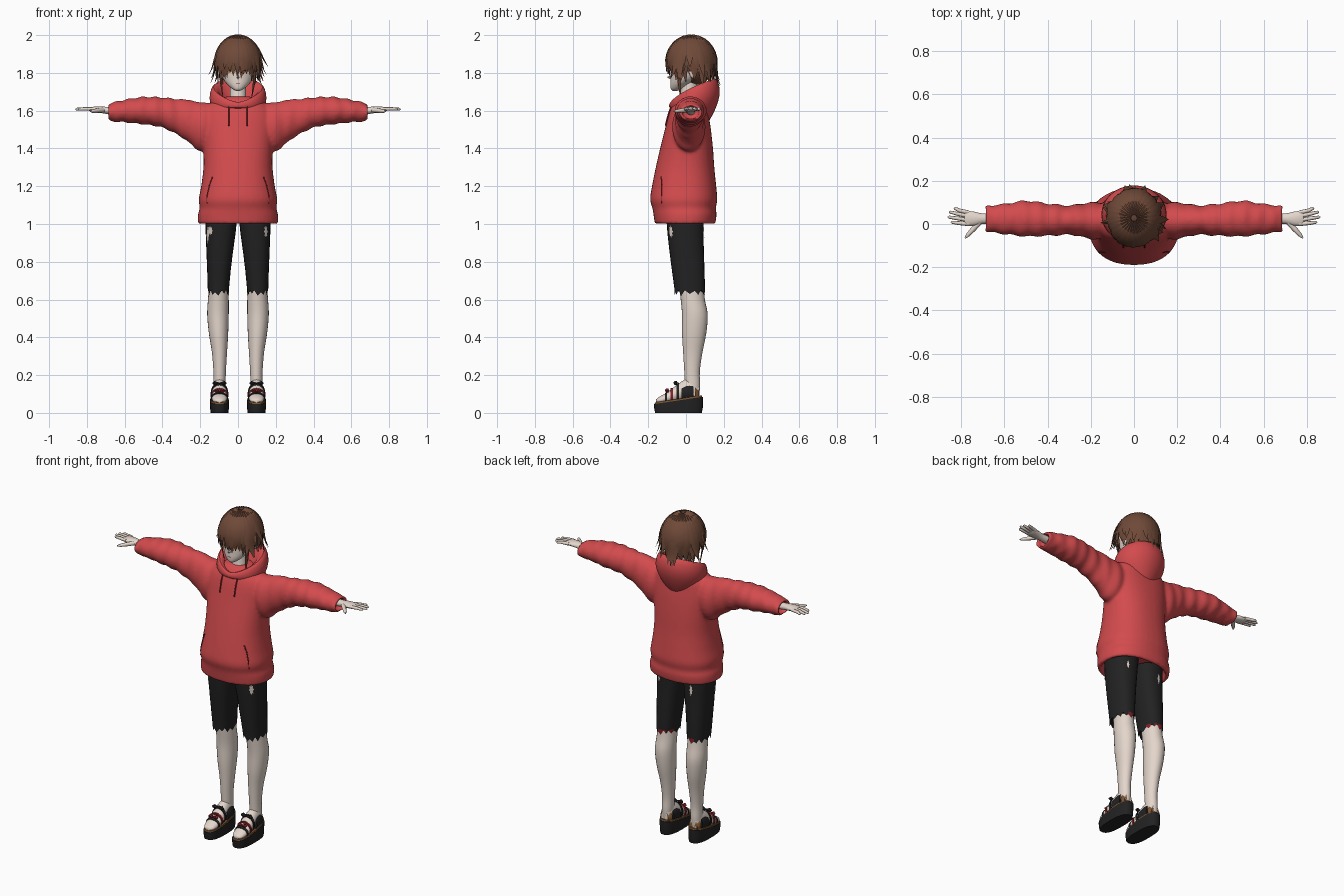
import bpy, bmesh, math, random
from mathutils import Vector
from mathutils.bvhtree import BVHTree

random.seed(4)
if "Cube" in bpy.data.objects:
    bpy.data.objects.remove(bpy.data.objects["Cube"])


def material(name, r, g, b):
    m = bpy.data.materials.new(name)
    m.use_nodes = True
    m.diffuse_color = (r, g, b, 1)
    node = m.node_tree.nodes["Principled BSDF"]
    node.inputs["Base Color"].default_value = (r, g, b, 1)
    node.inputs["Roughness"].default_value = 0.9
    return m


RED = material("red cloth", 0.65, 0.07, 0.075)
DARK_RED = material("dark red", 0.22, 0.015, 0.02)
SKIN = material("pale skin", 0.77, 0.67, 0.6)
HAIR = material("brown hair", 0.16, 0.068, 0.04)
BLACK = material("black cloth", 0.016, 0.016, 0.017)
TAN = material("brown insole", 0.2, 0.09, 0.03)
AMBER = material("amber eye", 0.6, 0.33, 0.06)
WHITE = material("eye white", 0.8, 0.78, 0.75)


def finish(bm, name, mats, mirror=False, subsurf=0, angle=50):
    """Turn a bmesh into a smooth shaded object, optionally mirrored in x."""
    bmesh.ops.recalc_face_normals(bm, faces=bm.faces)
    mesh = bpy.data.meshes.new(name)
    bm.to_mesh(mesh)
    bm.free()
    ob = bpy.data.objects.new(name, mesh)
    bpy.context.collection.objects.link(ob)
    for m in mats if isinstance(mats, list) else [mats]:
        mesh.materials.append(m)
    bpy.ops.object.select_all(action='DESELECT')
    ob.select_set(True)
    bpy.context.view_layer.objects.active = ob
    bpy.ops.object.shade_smooth_by_angle(angle=math.radians(angle))
    if mirror:
        ob.modifiers.new("mirror", 'MIRROR')
    if subsurf:
        ob.modifiers.new("round", 'SUBSURF').levels = subsurf
        ob.modifiers["round"].render_levels = subsurf
    return ob


def dense(stations, steps):
    """Catmull-Rom refinement of a list of stations."""
    out, last = [], len(stations) - 1
    for i in range(last):
        quad = [stations[min(max(i + k, 0), last)] for k in (-1, 0, 1, 2)]
        for j in range(steps):
            t = j / steps
            out.append(tuple(b + 0.5 * t * (c - a + t * (2*a - 5*b + 4*c - d + t * (3*(b - c) + d - a)))
                             for a, b, c, d in zip(*quad)))
    return out + [stations[-1]]


def bridge(bm, rings, caps=True):
    n = len(rings[0])
    for a, b in zip(rings, rings[1:]):
        for i in range(n):
            bm.faces.new((a[i], a[(i+1) % n], b[(i+1) % n], b[i]))
    if caps:
        bm.faces.new(rings[0])
        bm.faces.new(rings[-1])


def loft(bm, stations, axis='z', n=24, power=2.0, sign=1, caps=True):
    """Stations: position on axis, two centre values, two radii."""
    rings = []
    for t, c1, c2, r1, r2 in stations:
        ring = []
        for i in range(n):
            a = 2 * math.pi * i / n
            c, s = math.cos(a), math.sin(a)
            u = c1 + r1 * math.copysign(abs(c) ** (2 / power), c)
            v = c2 + r2 * math.copysign(abs(s) ** (2 / power), s)
            p = {'z': (u, v, t), 'x': (t * sign, u, v), 'y': (u, t, v)}[axis]
            ring.append(bm.verts.new(p))
        rings.append(ring)
    bridge(bm, rings, caps)
    return rings


def tube(bm, points, radii, n=8, flat=1.0):
    """Tapered rod through points, flattened in z when flat < 1."""
    pts, rings = [Vector(p) for p in points], []
    for i, p in enumerate(pts):
        d = (pts[min(i+1, len(pts)-1)] - pts[max(i-1, 0)]).normalized()
        side = d.cross(Vector((0, 0, 1)) if abs(d.z) < 0.8 else Vector((0, 1, 0))).normalized()
        up = side.cross(d)
        rings.append([bm.verts.new(p + radii[i] * (math.cos(a) * side + flat * math.sin(a) * up))
                      for a in (2 * math.pi * k / n for k in range(n))])
    bridge(bm, rings)


def surface(ob):
    """Function giving the y of an object's front or back skin at x, z."""
    tree = BVHTree.FromObject(ob, bpy.context.evaluated_depsgraph_get())

    def at(x, z, off=0.003, side=-1):
        hit = tree.ray_cast(Vector((x, side, z)), Vector((0, -side, 0)))[0]
        return Vector((x, (hit.y if hit else 0) + side * off, z))
    return at


def patch(name, at, x, z, w, h, mat, off=0.003, side=-1, jag=0.0):
    """Thin plate that follows a surface."""
    bm = bmesh.new()
    rim = []
    for i in range(16):
        a, k = math.pi * i / 8, 1 - jag * (i % 2)
        rim.append(bm.verts.new(at(x + w * k * math.cos(a), z + h * k * math.sin(a), off, side)))
    mid = bm.verts.new(at(x, z, off, side))
    for i in range(16):
        bm.faces.new((rim[i], rim[(i+1) % 16], mid))
    return finish(bm, name, mat)


# Hoodie body and sleeves, fused into one cloth
bm = bmesh.new()
body = dense([(1.0, 0, -.005, .212, .16), (1.05, 0, -.005, .212, .167), (1.085, 0, -.01, .203, .168),
              (1.13, 0, -.012, .208, .178), (1.2, 0, -.01, .195, .17), (1.3, 0, -.005, .183, .155),
              (1.4, 0, .003, .184, .14), (1.5, 0, .01, .19, .122), (1.57, 0, .013, .188, .108),
              (1.62, 0, .018, .165, .096), (1.66, 0, .02, .11, .072), (1.675, 0, .02, .06, .05)], 3)
loft(bm, [(1.05, 0, -.005, .185, .135), (1.0, 0, -.005, .19, .14)] + body, n=40, power=2.3)
sleeve = dense([(.08, .015, 1.52, .08, .12), (.2, .015, 1.515, .085, .13), (.25, .018, 1.54, .075, .116),
                (.3, .018, 1.56, .068, .1), (.4, .02, 1.59, .075, .08), (.5, .025, 1.6, .083, .073),
                (.6, .023, 1.598, .07, .06), (.69, .025, 1.59, .06, .046)], 8)
sleeve = [(x, cy, cz, ry + .004 * math.sin(x * 75), rz + .004 * math.sin(x * 90) * (x > .28))
          for x, cy, cz, ry, rz in sleeve]
sleeve += [(.69, .025, 1.59, .046, .033), (.65, .025, 1.59, .046, .033)]
for s in (1, -1):
    loft(bm, sleeve, 'x', sign=s)
hoodie = finish(bm, "hoodie", RED)
fuse = hoodie.modifiers.new("fuse", 'REMESH')
fuse.mode, fuse.voxel_size, fuse.use_smooth_shade = 'VOXEL', .009, True
relax = hoodie.modifiers.new("relax", 'SMOOTH')
relax.factor, relax.iterations = .5, 5
cloth = surface(hoodie)

# Lowered hood: outer bag, lip and lining around the neck
bm = bmesh.new()
rings = []
for rx, yf, yb, zf, zb in [(.12, -.075, .12, 1.61, 1.54), (.143, -.09, .155, 1.615, 1.6), (.155, -.092, .187, 1.63, 1.69),
                           (.145, -.086, .172, 1.64, 1.75), (.132, -.078, .152, 1.645, 1.78),
                           (.105, -.066, .125, 1.64, 1.755), (.075, -.05, .08, 1.62, 1.67), (.05, -.03, .06, 1.6, 1.63)]:
    ring = []
    for i in range(32):
        a = 2 * math.pi * i / 32
        f = (1 - math.cos(a)) / 2
        rise = f ** .65 if zb > zf else f ** 3
        ring.append(bm.verts.new((rx * math.sin(a), yf + (yb - yf) * f, zf + (zb - zf) * rise)))
    rings.append(ring)
bridge(bm, rings, caps=False)
finish(bm, "hood", RED, subsurf=1)

# Drawstrings and pocket openings
for s, side in ((1, "left"), (-1, "right")):
    bm = bmesh.new()
    tube(bm, [cloth(s * .05, z, .004) for z in (1.63, 1.6, 1.56, 1.52)], [.004] * 4)
    finish(bm, side + "_drawstring", DARK_RED)
    bm = bmesh.new()
    tube(bm, [cloth(s * x, z, .001) for x, z in ((.135, 1.25), (.15, 1.21), (.162, 1.16), (.165, 1.11))], [.003] * 4)
    finish(bm, side + "_pocket_seam", DARK_RED)

# Neck and head
bm = bmesh.new()
loft(bm, [(1.58, 0, .01, .07, .06), (1.64, 0, .01, .055, .05), (1.68, 0, .015, .042, .042), (1.77, 0, .02, .045, .045)])
finish(bm, "neck", SKIN)
bm = bmesh.new()
loft(bm, dense([(1.705, 0, -.058, .01, .012), (1.715, 0, -.05, .03, .03), (1.74, 0, -.03, .058, .053),
                (1.77, 0, -.005, .08, .077), (1.81, 0, .01, .092, .092), (1.87, 0, .015, .097, .098),
                (1.93, 0, .02, .08, .08), (1.965, 0, .025, .04, .04)], 3))
head = finish(bm, "head", SKIN)
bm = bmesh.new()
bmesh.ops.create_cone(bm, segments=4, radius1=.011, radius2=.001, depth=.03)
for v in bm.verts:
    v.co = Vector((v.co.x, -v.co.z - .084, v.co.y * 1.6 + 1.777))
finish(bm, "nose", SKIN)
bm = bmesh.new()
loft(bm, [(.085, .035, 1.795, .015, .02), (.1, .038, 1.8, .02, .028), (.107, .04, 1.803, .012, .02)], 'x', 12)
finish(bm, "ears", SKIN, mirror=True)
face = surface(head)
for s, side in ((1, "left"), (-1, "right")):
    patch(side + "_eye_white", face, s * .043, 1.812, .021, .015, WHITE, .002)
    patch(side + "_iris", face, s * .042, 1.812, .011, .014, AMBER, .004)
    patch(side + "_pupil", face, s * .042, 1.812, .005, .007, BLACK, .006)
    patch(side + "_lash", face, s * .045, 1.828, .024, .004, BLACK, .006)
patch("mouth", face, 0, 1.745, .012, .002, DARK_RED)

# Hair: a cap covered with layered tapering locks
bm = bmesh.new()
bmesh.ops.create_uvsphere(bm, u_segments=24, v_segments=16, radius=1)
for v in bm.verts:
    v.co = Vector((v.co.x * .113, v.co.y * .108 + .048, v.co.z * .125 + 1.862))
finish(bm, "hair_cap", HAIR)


def lock(bm, az, zend, width, lift, flick):
    rings, steps, drop = [], 10, 1.85 - zend
    twist = random.uniform(-.2, .2)
    for k in range(steps + 1):
        t = k / steps
        u = .12 + t * (1.45 + drop / .14)
        low = max(0, u - math.pi / 2) * .14
        ring_r = math.sin(min(u, math.pi / 2)) * (1 - .9 * low) * lift
        a = az + twist * t * t
        out = Vector((math.sin(a), -math.cos(a), 0))
        p = Vector((out.x * .119 * ring_r, .028 + out.y * .131 * ring_r,
                    1.85 + .142 * math.cos(min(u, math.pi / 2)) * lift - low)) + out * flick * t ** 5
        normal = (p - Vector((0, .028, 1.82))).normalized()
        across = Vector((math.cos(a), math.sin(a), 0))
        w = width * min(1, .15 + ring_r) * (1 - t ** 4) + .0008
        th = .007 * (1 - t ** 3) + .0006
        rings.append([bm.verts.new(p + q) for q in (across * w, normal * th, -across * w, -normal * th)])
    bridge(bm, rings)


bm = bmesh.new()
for layer, lift in enumerate((.95, 1.0, 1.03)):
    for i in range(28):
        az = 2 * math.pi * (i + layer / 3) / 28 - math.pi
        deg = abs(math.degrees(az))
        zend = 1.78 if deg < 45 else 1.755 if deg < 75 else 1.79 if deg < 105 else 1.735
        zend += layer * .012 + random.uniform(-.018, .018)
        wild = random.random() < .2 and deg > 50
        lock(bm, az, zend, .024, lift, .04 if wild else random.uniform(-.008, .01))
for s in (1, -1):
    lock(bm, s * 1.0, 1.66, .016, .97, -.01)
    lock(bm, s * 1.45, 1.79, .014, 1.0, .045)
finish(bm, "hair_locks", HAIR, angle=40)

# Hands with fingers and thumb
bm = bmesh.new()
loft(bm, dense([(.63, .025, 1.597, .026, .022), (.7, .025, 1.602, .024, .019), (.735, .024, 1.606, .032, .017),
                (.775, .026, 1.607, .036, .013), (.785, .027, 1.607, .033, .009)], 2), 'x', 14)
for root, tip_x, tip_y in ((.0, .848, .008), (.018, .862, .032), (.036, .856, .055), (.053, .834, .073)):
    tube(bm, [(.765, root, 1.608), (.81, (root + tip_y) / 2, 1.61), (tip_x - .006, tip_y, 1.608), (tip_x, tip_y, 1.607)],
         [.01, .009, .007, .002])
tube(bm, [(.715, .008, 1.603), (.745, -.025, 1.6), (.77, -.052, 1.597), (.782, -.066, 1.596)], [.013, .012, .009, .003])
finish(bm, "hands", SKIN, mirror=True)

# Legs and torn shorts
bm = bmesh.new()
loft(bm, dense([(.09, .1, .035, .03, .035), (.15, .098, .035, .032, .04), (.22, .097, .032, .033, .041),
                (.32, .098, .036, .04, .051), (.42, .103, .043, .051, .064), (.52, .106, .047, .057, .068),
                (.6, .104, .036, .055, .064), (.7, .102, .025, .05, .065)], 3))
finish(bm, "legs", SKIN, mirror=True)
bm = bmesh.new()
rings = loft(bm, [(.632, .104, .02, .055, .08), (.655, .104, .02, .056, .081), (.75, .101, .012, .062, .086),
                  (.85, .097, .004, .07, .091), (.95, .092, -.003, .079, .095), (1.04, .088, -.005, .084, .1)], power=2.4)
bm.faces.ensure_lookup_table()
for i, v in enumerate(rings[0]):
    v.co.z += random.uniform(.004, .02) if i % 2 else random.uniform(-.012, .002)
for f in bm.faces:
    if f.calc_center_median().z < .65 and random.random() < .2:
        f.material_index = 1
shorts = finish(bm, "shorts", [BLACK, DARK_RED], mirror=True)
thigh = surface(shorts)
for name, x, z, w, h, side in (("right_front_rip", -.148, .965, .015, .026, -1), ("left_front_rip", .148, .96, .01, .035, -1),
                               ("right_outer_rip", -.16, .94, .007, .045, -1),
                               ("right_back_rip", -.1, .95, .01, .035, 1), ("left_back_rip", .12, .965, .008, .025, 1)):
    patch(name, thigh, x, z, w, h, SKIN, .004, side, jag=.35)

# Platform sandals: sole, insole, foot, straps and bows
def sloped(name, levels, mat, rx, ry):
    bm = bmesh.new()
    loft(bm, [(z, .098, -.04, rx * k, ry * k) for z, k in levels], n=28, power=2.6)
    for v in bm.verts:
        if v.co.z > .03:
            v.co.z += .15 * v.co.y
    finish(bm, name, mat, mirror=True, angle=35)


sloped("soles", ((0, .95), (.025, .99), (.072, 1)), BLACK, .05, .13)
sloped("insoles", ((.07, .99), (.08, .96)), TAN, .049, .128)
foot = dense([(.07, .098, .11, .022, .035), (.04, .098, .125, .034, .052), (0, .098, .125, .036, .054),
              (-.05, .098, .102, .041, .045), (-.1, .098, .08, .042, .028), (-.14, .098, .068, .034, .018),
              (-.158, .098, .064, .018, .008)], 4)
bm = bmesh.new()
loft(bm, foot, 'y', 20)
finish(bm, "feet", SKIN, mirror=True)
for name, lo, hi, grow, mat in (("toe_straps", -.115, -.09, .004, BLACK), ("middle_straps", -.085, -.074, .004, DARK_RED),
                                ("instep_straps", -.06, -.03, .005, BLACK), ("side_panels", -.03, .045, .006, BLACK),
                                ("heel_cups", .044, .075, .005, TAN)):
    band = [(y, cx, cz, rx + grow, rz + grow) for y, cx, cz, rx, rz in foot if lo <= y <= hi]
    if mat is not DARK_RED and hi > 0:
        band = [(y, cx, cz - .018, rx + .004, rz - .008) for y, cx, cz, rx, rz in band]
    if len(band) == 1:
        y, *rest = band[0]
        band = [(y - .007, *rest), (y + .007, *rest)]
    bm = bmesh.new()
    loft(bm, band, 'y', 20)
    finish(bm, name, mat, mirror=True)
for name, y, z, size, mat in (("instep_bows", -.055, .155, .026, BLACK), ("toe_bows", -.1, .115, .02, DARK_RED)):
    bm = bmesh.new()
    for s in (1, -1):
        tube(bm, [(.098, y, z), (.098 + s * size, y, z + .004), (.098 + s * size * 1.4, y, z)], [.004, .012, .006], 6)
    finish(bm, name, mat, mirror=True)
